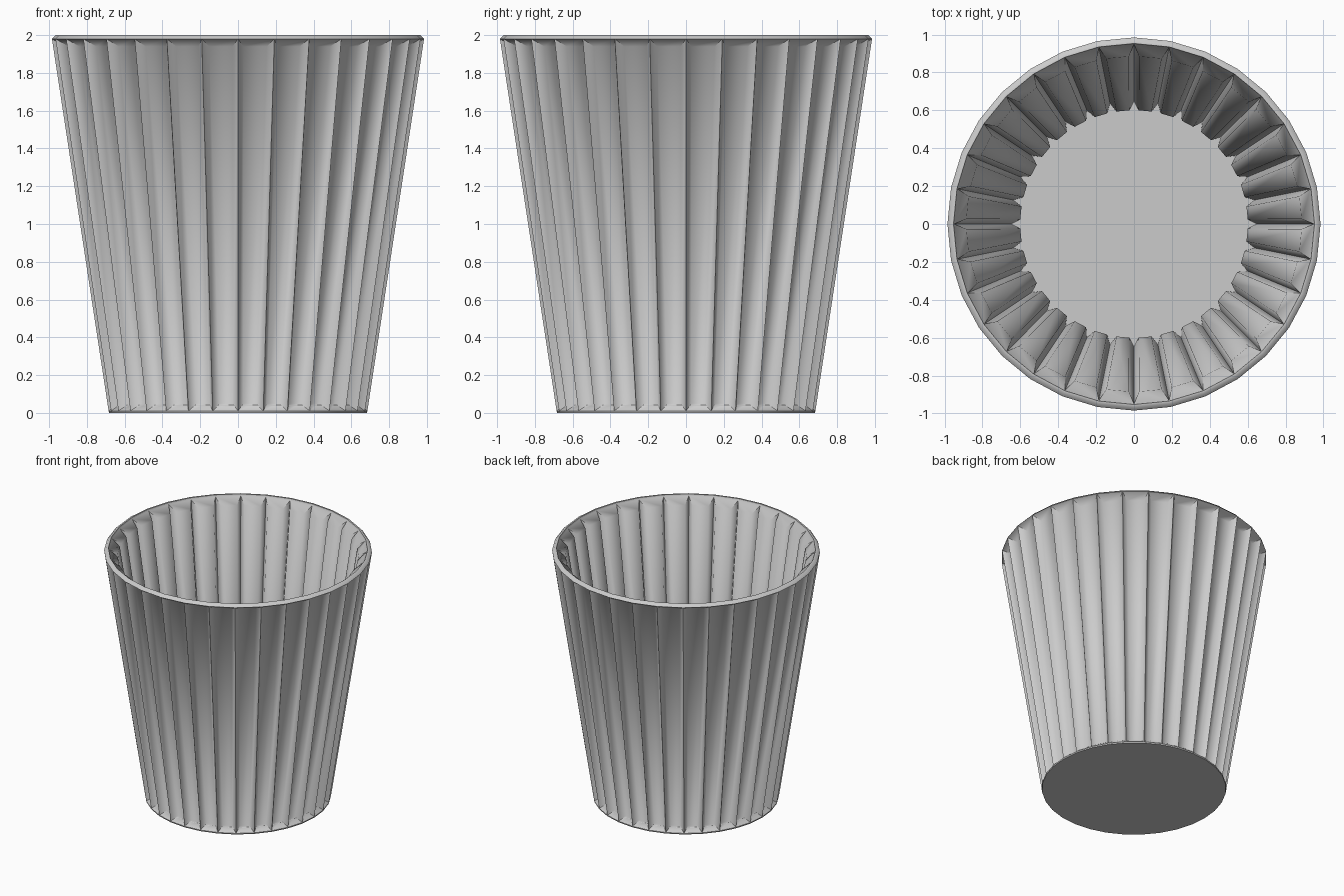
import bpy, bmesh
from math import cos, sin, pi

if "Cube" in bpy.data.objects:
    bpy.data.objects.remove(bpy.data.objects["Cube"])

N = 32          # flutes
STEP = 2 * pi / N
bm = bmesh.new()


def ring(r, z):
    return [bm.verts.new((r * cos(i * STEP), r * sin(i * STEP), z)) for i in range(N)]


def bridge(a, b):
    for i in range(N):
        j = (i + 1) % N
        bm.faces.new((a[i], a[j], b[j], b[i]))


def panel_row(r, z, half):
    # left and right corner of the sunken panel in each flute
    row = []
    for i in range(N):
        a = (i + 0.5) * STEP
        row.append([bm.verts.new((r * cos(a) - s * half * sin(a),
                                  r * sin(a) + s * half * cos(a), z)) for s in (-1, 1)])
    return row


def fluted_wall(low, high, panel_low, panel_high):
    # ridges at the ring corners, one sunken panel between each pair
    lo, hi = ring(*low), ring(*high)
    pl, ph = panel_row(*panel_low), panel_row(*panel_high)
    for i in range(N):
        j = (i + 1) % N
        (a, b), (d, c) = pl[i], ph[i]
        for f in ((a, b, c, d), (lo[i], lo[j], b, a), (d, c, hi[j], hi[i]),
                  (lo[i], a, d, hi[i]), (b, lo[j], hi[j], c)):
            bm.faces.new(f)
    return lo, hi


# outer and inner fluted walls: (radius, height[, half width])
out_lo, out_hi = fluted_wall((0.685, 0.01), (0.985, 1.98),
                             (0.635, 0.05, 0.034), (0.918, 1.94, 0.062))
in_lo, in_hi = fluted_wall((0.65, 0.04), (0.95, 1.985),
                           (0.60, 0.075, 0.034), (0.883, 1.94, 0.06))

# chamfered rim
crest_out, crest_in = ring(0.966, 2.0), ring(0.953, 2.0)
bridge(out_hi, crest_out)
bridge(crest_out, crest_in)
bridge(crest_in, in_hi)

# underside and inside floor
base = ring(0.683, 0.0)
bridge(base, out_lo)
bm.faces.new(base)
bm.faces.new(in_lo)

bmesh.ops.recalc_face_normals(bm, faces=bm.faces)
mesh = bpy.data.meshes.new("fluted_cup")
bm.to_mesh(mesh)
bm.free()
cup = bpy.data.objects.new("fluted_cup", mesh)
bpy.context.collection.objects.link(cup)
bpy.context.view_layer.objects.active = cup
cup.select_set(True)
bpy.ops.object.shade_smooth_by_angle(angle=pi / 3)
